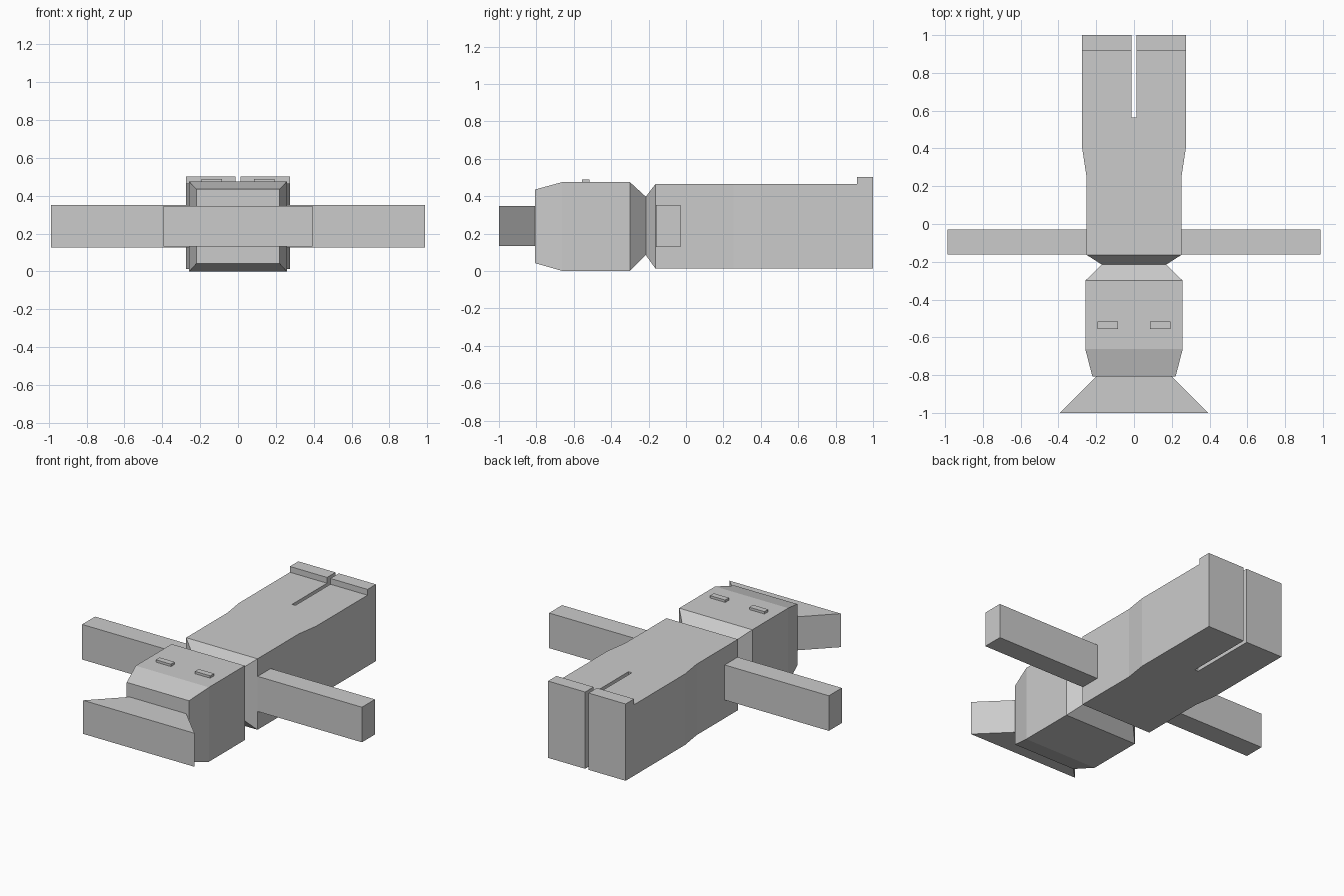
import bpy
import bmesh

cube = bpy.data.objects.get("Cube")
if cube:
    bpy.data.objects.remove(cube, do_unlink=True)

grey = bpy.data.materials.new("plain grey")
grey.use_nodes = True
colour = (0.6, 0.6, 0.6, 1)
grey.diffuse_color = colour
grey.node_tree.nodes["Principled BSDF"].inputs["Base Color"].default_value = colour


def finish(name, bm):
    bmesh.ops.recalc_face_normals(bm, faces=bm.faces)
    mesh = bpy.data.meshes.new(name)
    bm.to_mesh(mesh)
    bm.free()
    mesh.materials.append(grey)
    obj = bpy.data.objects.new(name, mesh)
    bpy.context.collection.objects.link(obj)
    return obj


def loft(name, sections):
    """Join rectangular sections (y, half width, low z, high z) along y."""
    bm = bmesh.new()
    rings = [[bm.verts.new((x, y, z)) for x, z in
              ((-w, lo), (w, lo), (w, hi), (-w, hi))]
             for y, w, lo, hi in sections]
    bm.faces.new(rings[0])
    bm.faces.new(rings[-1])
    for a, b in zip(rings, rings[1:]):
        for i in range(4):
            j = (i + 1) % 4
            bm.faces.new((a[i], a[j], b[j], b[i]))
    return finish(name, bm)


def prism(name, outline, low, high):
    """Extrude a plan outline upwards."""
    bm = bmesh.new()
    face = bm.faces.new([bm.verts.new((x, y, low)) for x, y in outline])
    new = bmesh.ops.extrude_face_region(bm, geom=[face])["geom"]
    bmesh.ops.translate(bm, vec=(0, 0, high - low),
                        verts=[v for v in new if isinstance(v, bmesh.types.BMVert)])
    return finish(name, bm)


def box(name, x0, x1, y0, y1, low, high):
    return prism(name, ((x0, y0), (x1, y0), (x1, y1), (x0, y1)), low, high)


# Torso and legs in one outline, split by a narrow slot
half = [(0.252, -0.163), (0.252, 0.254), (0.274, 0.4), (0.274, 1),
        (0.012, 1), (0.012, 0.563)]
prism("torso_and_legs", half + [(-x, y) for x, y in reversed(half)], 0.012, 0.465)

# Tapered shoulders meeting the neck
loft("shoulder_taper", [(-0.215, 0.17, 0.085, 0.397), (-0.163, 0.252, 0.012, 0.465)])

# Head, narrowing at both ends
loft("head", [(-0.808, 0.22, 0.042, 0.435), (-0.662, 0.258, 0, 0.475),
              (-0.3, 0.258, 0, 0.475), (-0.215, 0.17, 0.085, 0.397)])

# Flared block on the crown
loft("crown_flare", [(-1, 0.393, 0.133, 0.347), (-0.808, 0.2, 0.133, 0.347)])

# Arms, eyes and toes on both sides
for side, s in (("left", 1), ("right", -1)):
    box(side + "_arm", s * 0.252, s * 0.988, -0.161, -0.03, 0.128, 0.352)
    box(side + "_eye", s * 0.085, s * 0.192, -0.555, -0.517, 0.47, 0.49)
    box(side + "_toe", s * 0.012, s * 0.274, 0.915, 1, 0.465, 0.502)
